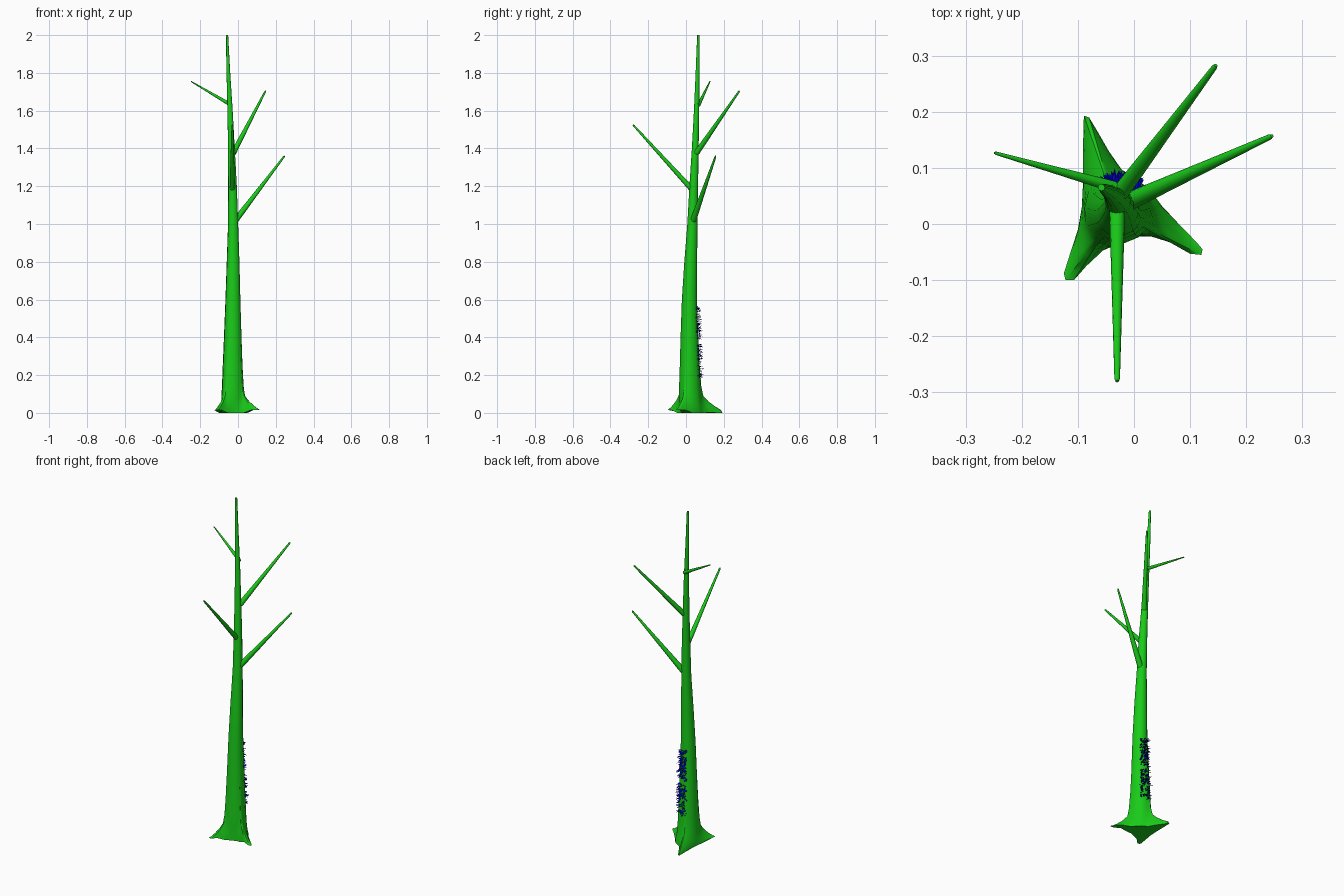
import bpy, bmesh, math, random
from mathutils import Vector

if "Cube" in bpy.data.objects:
    bpy.data.objects.remove(bpy.data.objects["Cube"])

random.seed(4)

def material(name, color):
    m = bpy.data.materials.new(name)
    m.diffuse_color = color
    m.use_nodes = True
    m.node_tree.nodes["Principled BSDF"].inputs["Base Color"].default_value = m.diffuse_color
    return m

GREEN = material("bark_green", (0.01, 0.6, 0.01, 1))
BLUE = material("moss_blue", (0.0, 0.0, 0.6, 1))

def make_object(name, bm, mat, smooth=True):
    mesh = bpy.data.meshes.new(name)
    bm.to_mesh(mesh)
    bm.free()
    mesh.materials.append(mat)
    ob = bpy.data.objects.new(name, mesh)
    bpy.context.collection.objects.link(ob)
    if smooth:
        bpy.ops.object.select_all(action='DESELECT')
        bpy.context.view_layer.objects.active = ob
        ob.select_set(True)
        bpy.ops.object.shade_smooth_by_angle(angle=math.radians(40))
    return ob

def loft(name, rings, mat):
    bm = bmesh.new()
    loops = [[bm.verts.new(p) for p in ring] for ring in rings]
    n = len(loops[0])
    for a, b in zip(loops, loops[1:]):
        for i in range(n):
            j = (i + 1) % n
            bm.faces.new((a[i], a[j], b[j], b[i]))
    bm.faces.new(loops[0][::-1])
    bm.faces.new(loops[-1])
    bmesh.ops.recalc_face_normals(bm, faces=bm.faces)
    return make_object(name, bm, mat)

# Root outline on the ground: three toes around the trunk (counter-clockwise)
FOOT = [(.122, -.045), (.112, -.033), (.08, 0), (.05, .032), (.025, .065),
        (0, .082), (-.022, .097), (-.045, .13), (-.065, .165), (-.08, .19),
        (-.089, .193), (-.09, .18), (-.091, .12), (-.091, .07), (-.093, .03),
        (-.1, -.01), (-.113, -.05), (-.125, -.088), (-.122, -.1),
        (-.107, -.1), (-.085, -.075), (-.055, -.047), (-.025, -.034),
        (.005, -.022), (.03, -.022), (.065, -.033), (.1, -.053), (.12, -.055)]
CENTRE = Vector((-.03, .02))

# Trunk levels: z, centre x, centre y, radius, share of root outline
LEVELS = [(0, -.03, .02, .057, 1), (.015, -.03, .02, .057, .94),
          (.035, -.03, .02, .057, .66), (.06, -.03, .02, .057, .38),
          (.09, -.03, .02, .058, .14), (.14, -.029, .019, .056, .07),
          (.25, -.029, .019, .052, .03), (.4, -.028, .018, .047, 0),
          (.6, -.027, .018, .040, 0), (.8, -.026, .025, .034, 0),
          (1.0, -.026, .034, .027, 0), (1.2, -.029, .041, .023, 0),
          (1.4, -.035, .049, .018, 0), (1.6, -.042, .056, .014, 0),
          (1.8, -.051, .061, .010, 0), (2.0, -.058, .065, .006, 0)]

def trunk_ring(z, cx, cy, r, b):
    ring = []
    for p in FOOT:
        d = Vector(p) - CENTRE
        ang = math.atan2(d.y, d.x)
        circ = Vector((cx + r * math.cos(ang), cy + r * math.sin(ang)))
        q = circ.lerp(Vector(p), b)
        # front toes sit slightly above the back toe
        lift = .014 * max(0, min(1, (.15 - p[1]) / .1)) if z == 0 and d.length > .1 else 0
        ring.append((q.x, q.y, z + lift * b))
    return ring

loft("trunk", [trunk_ring(*l) for l in LEVELS], GREEN)

# Bare branches: tapered limbs with a rounded tip
def branch(name, start, end, r0, r1):
    a, b = Vector(start), Vector(end)
    d = (b - a).normalized()
    u = d.cross(Vector((0, 0, 1))).normalized()
    v = u.cross(d)
    a = a - d * .012
    rings = []
    for t, r in ((0, r0), (.15, r0 * .92), (.5, (r0 + r1) * .5), (.985, r1), (1, r1 * .6)):
        c = a.lerp(b, t)
        rings.append([c + (u * math.cos(k * math.tau / 12) + v * math.sin(k * math.tau / 12)) * r
                      for k in range(12)])
    loft(name, rings, GREEN)

branch("branch_right", (-.005, .042, 1.03), (.246, .157, 1.36), .016, .005)
branch("branch_front", (-.03, .025, 1.19), (-.03, -.28, 1.525), .014, .005)
branch("branch_back", (-.02, .062, 1.385), (.146, .283, 1.705), .015, .005)
branch("branch_left", (-.045, .069, 1.635), (-.249, .127, 1.755), .010, .003)

# Moss patch: small bent blades growing from the back of the trunk
bm = bmesh.new()
for i in range(240):
    z = random.choice((random.uniform(.18, .36), random.uniform(.38, .57)))
    r = .056 - (z - .14) * .034
    ang = math.radians(random.uniform(52, 112))
    out = Vector((math.cos(ang), math.sin(ang), 0))
    root = Vector((-.028, .0185, z)) + out * (r - .004)
    side = Vector((-out.y, out.x, random.uniform(-.4, .4))).normalized()
    length = random.uniform(.016, .032)
    tip_dir = (out + side * random.uniform(-.4, .4)
               + Vector((0, 0, random.uniform(-.3, .5)))).normalized()
    mid = root + tip_dir * length * .55
    tip = root + tip_dir * length + Vector((0, 0, -.004))
    w = random.uniform(.003, .005)
    v = [bm.verts.new(p) for p in (root - side * w * .6, root + side * w * .6,
                                   mid + side * w, tip, mid - side * w)]
    bm.faces.new((v[0], v[1], v[2], v[4]))
    bm.faces.new((v[4], v[2], v[3]))
make_object("moss", bm, BLUE, smooth=False)
